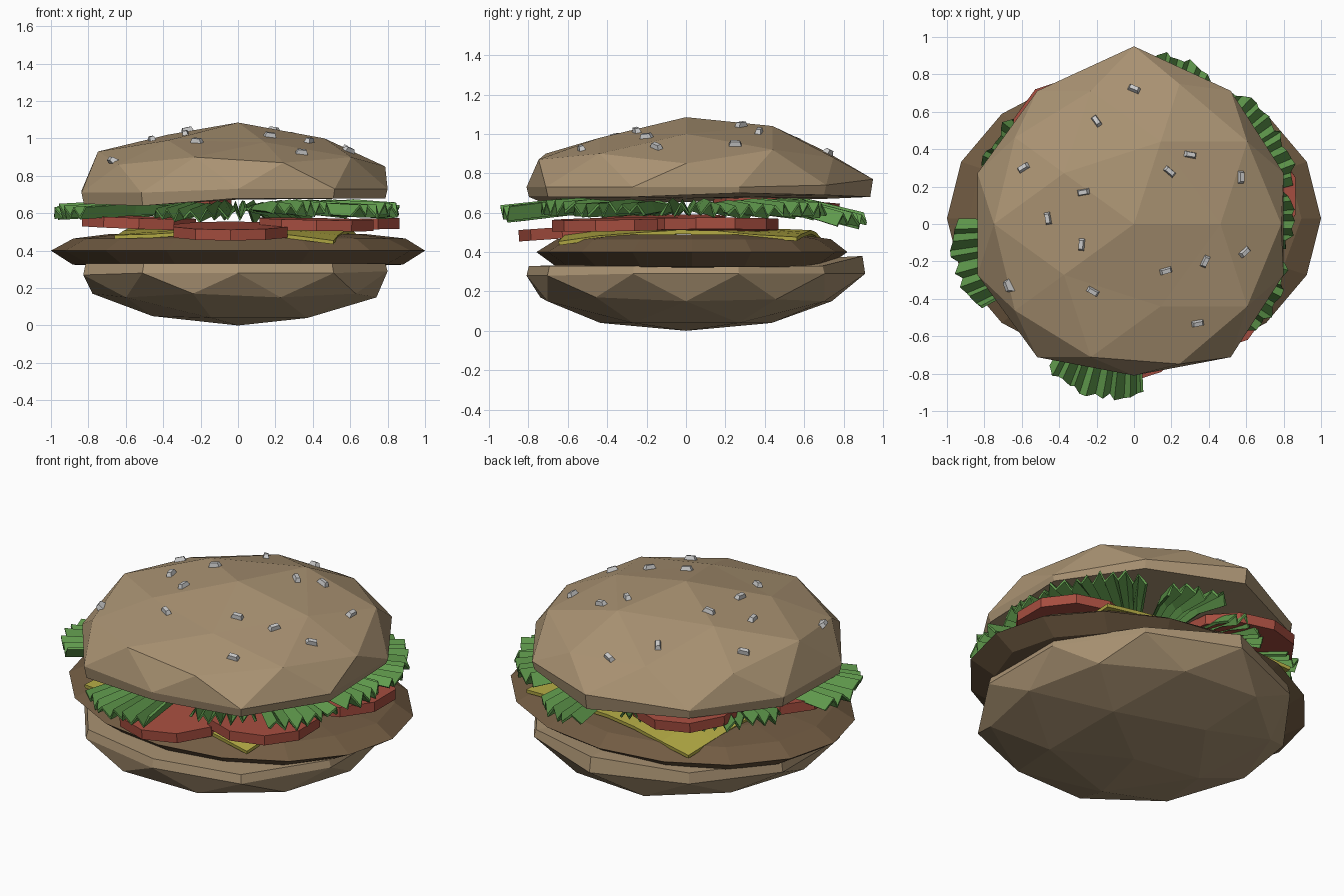
import bpy, bmesh, random
from math import sin, cos, pi, radians, atan2
from mathutils import Vector, Matrix
from mathutils.bvhtree import BVHTree

if "Cube" in bpy.data.objects:
    bpy.data.objects.remove(bpy.data.objects["Cube"])

random.seed(4)


def material(name, color):
    m = bpy.data.materials.new(name)
    m.diffuse_color = (*color, 1)
    m.use_nodes = True
    m.node_tree.nodes["Principled BSDF"].inputs["Base Color"].default_value = m.diffuse_color
    return m


BREAD = material("bread", (0.40, 0.29, 0.17))
MEAT = material("meat", (0.165, 0.105, 0.055))
CHEESE = material("cheese", (0.46, 0.41, 0.06))
RED = material("tomato_red", (0.38, 0.075, 0.05))
GREEN = material("leaf_green", (0.12, 0.33, 0.075))


def finish(bm, name, mat=None):
    bmesh.ops.recalc_face_normals(bm, faces=bm.faces)
    mesh = bpy.data.meshes.new(name)
    bm.to_mesh(mesh)
    bm.free()
    obj = bpy.data.objects.new(name, mesh)
    bpy.context.collection.objects.link(obj)
    if mat:
        mesh.materials.append(mat)
    return obj


# Bun: half an icosphere, each ring given uneven heights, then a short lip and a cap
def bun(name, side, scale, apex, rings, lip, rim_back, lip_scale):
    bm = bmesh.new()
    bmesh.ops.create_icosphere(bm, subdivisions=2, radius=1)
    bmesh.ops.delete(bm, geom=[v for v in bm.verts if v.co.z * side < -0.01], context='VERTS')
    groups = {"inner": [], "mid": [], "outer": [], "rim": []}
    for v in bm.verts:
        h = abs(v.co.z)
        if h > 0.95:
            v.co.z = apex
            continue
        key = "inner" if h > 0.7 else "mid" if h > 0.5 else "outer" if h > 0.4 else "rim"
        groups[key].append(v)
    for key, verts in groups.items():
        verts.sort(key=lambda v: (atan2(v.co.y, v.co.x) + 0.01) % (2 * pi))
        for v, z in zip(verts, rings[key]):
            v.co = (v.co.x * scale, v.co.y * scale, z)
    rim = groups["rim"]
    rim[2].co.y = rim_back          # back point sticks out
    rim[7].co.y = -0.81
    for i in (0, 9):
        rim[i].co.x = 0.80
    low = [bm.verts.new((v.co.x * lip_scale, v.co.y * lip_scale, z)) for v, z in zip(rim, lip)]
    for i in range(10):
        j = (i + 1) % 10
        bm.faces.new((rim[i], rim[j], low[j], low[i]))
    centre = bm.verts.new((0, 0, sum(lip) / 10))
    for i in range(10):
        bm.faces.new((low[i], low[(i + 1) % 10], centre))
    bmesh.ops.recalc_face_normals(bm, faces=bm.faces)
    tree = BVHTree.FromBMesh(bm)
    finish(bm, name, BREAD)
    return tree


top_tree = bun("top_bun", 1, 0.88, 1.085, {
    "inner": (1.0, 1.04, 1.02, 0.99, 0.98),
    "mid": (0.92, 0.91, 0.93, 0.90, 0.90),
    "outer": (0.85, 0.88, 0.88, 0.86, 0.87),
    "rim": (0.73, 0.74, 0.77, 0.72, 0.72, 0.71, 0.71, 0.73, 0.73, 0.73)},
    (0.70, 0.69, 0.68, 0.67, 0.66, 0.65, 0.64, 0.68, 0.68, 0.68), 0.95, 0.985)
bun("bottom_bun", -1, 0.87, 0.0, {
    "inner": (0.04, 0.04, 0.05, 0.04, 0.04),
    "mid": (0.15, 0.15, 0.15, 0.15, 0.15),
    "outer": (0.16, 0.15, 0.17, 0.17, 0.17),
    "rim": (0.29, 0.29, 0.29, 0.28, 0.27, 0.27, 0.28, 0.28, 0.28, 0.29)},
    (0.33, 0.33, 0.38, 0.34, 0.33, 0.33, 0.33, 0.33, 0.33, 0.33), 0.91, 0.985)


# Sesame seeds: tapered blocks sunk into the bun surface (x, y, turn in degrees)
seeds = [(0, .72, -25), (-.2, .55, -55), (-.59, .30, 30), (-.27, .17, 10), (-.46, .03, -80),
         (-.28, -.11, 85), (-.67, -.33, -70), (-.22, -.36, -30), (.17, -.25, 15), (.38, -.2, 65),
         (.59, -.15, 40), (.57, .25, 90), (.30, .37, -10), (.19, .28, -40), (.34, -.53, 10)]
for x, y, turn in seeds:
    loc, normal, _, _ = top_tree.ray_cast(Vector((x, y, 2)), Vector((0, 0, -1)))
    bm = bmesh.new()
    bmesh.ops.create_cube(bm, size=1)
    for v in bm.verts:
        taper = 0.6 if v.co.z > 0 else 1
        v.co = (v.co.x * 0.078 * taper, v.co.y * 0.038 * taper, v.co.z * 0.04 + 0.003)
    tilt = Vector((0, 0, 1)).rotation_difference(normal).to_matrix().to_4x4()
    bm.transform(Matrix.Translation(loc) @ tilt @ Matrix.Rotation(radians(turn), 4, 'Z'))
    finish(bm, "sesame_seed")


# Patty: 16-sided oval lathed from a short profile, slightly uneven
bm = bmesh.new()
loops = []
for r, z in ((0.60, 0.315), (0.87, 0.325), (1.0, 0.40), (0.88, 0.465), (0.68, 0.49)):
    ring = []
    for i in range(16):
        a = i * pi / 8
        k = r if r == 1 else r * random.uniform(0.98, 1.02)
        ring.append(bm.verts.new((k * cos(a), 0.79 * k * sin(a) + 0.03, z)))
    loops.append(ring)
for lo, hi in zip(loops, loops[1:]):
    for i in range(16):
        j = (i + 1) % 16
        bm.faces.new((lo[i], lo[j], hi[j], hi[i]))
bm.faces.new(loops[0])
bm.faces.new(loops[-1])
finish(bm, "patty", MEAT)


# Cheese: thin square sheet, turned a little, with drooping corners
bm = bmesh.new()
bmesh.ops.create_grid(bm, x_segments=6, y_segments=6, size=1)
for v in bm.verts:
    x, y = v.co.x, v.co.y
    droop = max(0, abs(x) + abs(y) - 1.1) * (0.065 if x * y < 0 else 0.04)
    v.co = (x * 0.59, y * 0.61, 0.515 - droop + random.uniform(-0.005, 0.005))
bm.transform(Matrix.Translation((0, 0.03, 0)) @ Matrix.Rotation(radians(-7), 4, 'Z'))
cheese = finish(bm, "cheese_slice", CHEESE)
solid = cheese.modifiers.new("thickness", 'SOLIDIFY')
solid.thickness = 0.02


# Tomato slices: ten-sided discs (centre, tilt about x, tilt about y)
for x, y, z, tx, ty in ((-.04, -.53, .505, 4, 0), (.42, -.36, .54, 1, 1), (.56, .15, .54, 0, -1),
                        (-.53, -.12, .55, 1, 2), (-.34, .46, .645, -5, 0)):
    bm = bmesh.new()
    bmesh.ops.create_cone(bm, segments=10, cap_ends=True, radius1=0.32, radius2=0.32, depth=0.058)
    bm.transform(Matrix.Translation((x, y, z)) @ Matrix.Rotation(radians(tx), 4, 'X')
                 @ Matrix.Rotation(radians(ty), 4, 'Y'))
    finish(bm, "tomato_slice", RED)


# Lettuce: unevenly pleated fans (middle angle, half spread, outer radius, outer height)
for mid, half, r_out, z_out in ((-104, 17, .94, .595), (-166, 15, .98, .61), (34, 20, .92, .61),
                                (73, 11, .93, .56), (3, 12, .86, .615), (-29, 14, .88, .62),
                                (147, 16, .88, .61), (-62, 14, .78, .62), (110, 14, .76, .60)):
    bm = bmesh.new()
    rows = []
    folds = max(10, int(half * 0.9))
    for i in range(folds + 1):
        a = radians(mid - half + 2 * half * (i + random.uniform(-0.25, 0.25)) / folds)
        end = 1 - 0.06 * abs(2 * i / folds - 1) ** 3
        zig = 0.032 if i % 2 else -0.032
        flop = random.uniform(0.5, 1.2)
        row = []
        for r, z, amp in ((0.30, 0.625, 0.4), (0.62, 0.63, 1), (r_out, z_out, 1)):
            k = r * (end * random.uniform(0.97, 1.02) if r == r_out else 1)
            row.append(bm.verts.new((k * cos(a), k * sin(a), z + zig * amp * flop)))
        rows.append(row)
    for p, q in zip(rows, rows[1:]):
        for k in range(2):
            bm.faces.new((p[k], p[k + 1], q[k + 1], q[k]))
    leaf = finish(bm, "lettuce_leaf", GREEN)
    solid = leaf.modifiers.new("thickness", 'SOLIDIFY')
    solid.thickness = 0.015
    solid.offset = 0
